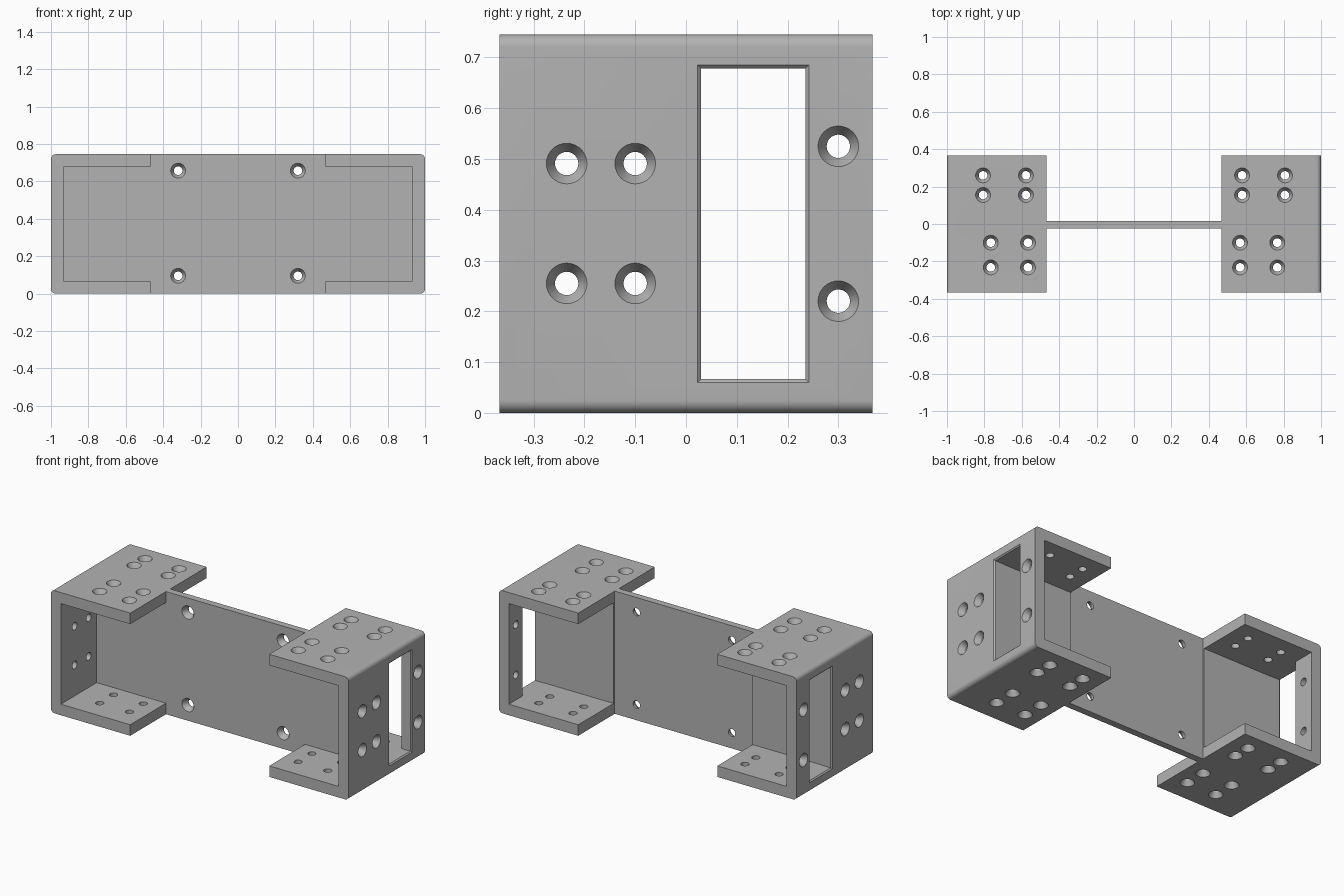
import bpy, bmesh, math
from mathutils import Matrix, Vector

if "Cube" in bpy.data.objects:
    bpy.data.objects.remove(bpy.data.objects["Cube"], do_unlink=True)

H, DEPTH, WALL, ROUND = 0.745, 0.367, 0.067, 0.025
FLANGE_END = 0.467
HOLE_R, SINK_R, SINK_DEPTH = 0.023, 0.04, 0.03

grey = bpy.data.materials.new("plain grey")
grey.use_nodes = True
colour = (0.45, 0.45, 0.45, 1)
grey.diffuse_color = colour
grey.node_tree.nodes["Principled BSDF"].inputs["Base Color"].default_value = colour


def make_object(name, bm):
    bmesh.ops.recalc_face_normals(bm, faces=bm.faces)
    mesh = bpy.data.meshes.new(name)
    bm.to_mesh(mesh)
    bm.free()
    mesh.materials.append(grey)
    obj = bpy.data.objects.new(name, mesh)
    bpy.context.collection.objects.link(obj)
    return obj


def loft(bm, rings):
    """Closed solid through rings of matching points."""
    loops = [[bm.verts.new(p) for p in ring] for ring in rings]
    n = len(loops[0])
    for a, b in zip(loops, loops[1:]):
        for i in range(n):
            j = (i + 1) % n
            bm.faces.new((a[i], a[j], b[j], b[i]))
    bm.faces.new(loops[0][::-1])
    bm.faces.new(loops[-1])


def box(name, x0, x1, y0, y1, z0, z1):
    bm = bmesh.new()
    loft(bm, [[(x0, y0, z), (x1, y0, z), (x1, y1, z), (x0, y1, z)] for z in (z0, z1)])
    return make_object(name, bm)


def bracket(name, side):
    """C-shaped end bracket with rounded outer corners."""
    profile = [(FLANGE_END, 0)]
    for zc, start in ((ROUND, -90), (H - ROUND, 0)):
        for k in range(9):
            a = math.radians(start + k * 90 / 8)
            profile.append((1 - ROUND + ROUND * math.cos(a), zc + ROUND * math.sin(a)))
    profile += [(FLANGE_END, H), (FLANGE_END, H - WALL), (1 - WALL, H - WALL),
                (1 - WALL, WALL), (FLANGE_END, WALL)]
    bm = bmesh.new()
    loft(bm, [[(side * x, y, z) for x, z in profile] for y in (-DEPTH, DEPTH)])
    return make_object(name, bm)


def screw_cutter(bm, point, outward, thickness):
    """Countersunk through-hole whose wide mouth opens along outward."""
    turn = Vector((0, 0, 1)).rotation_difference(Vector(outward)).to_matrix().to_4x4()
    place = Matrix.Translation(point) @ turn
    slope = (SINK_R - HOLE_R) / SINK_DEPTH
    rings = []
    for r, h in ((HOLE_R, -thickness - 0.02), (HOLE_R, -SINK_DEPTH),
                 (SINK_R + 0.01 * slope, 0.01)):
        rings.append([place @ Vector((r * math.cos(t), r * math.sin(t), h))
                      for t in (math.tau * k / 32 for k in range(32))])
    loft(bm, rings)


def window_cutter(bm, side):
    """Rectangular opening with a small chamfer at the outer face."""
    rings = []
    for x, grow in ((0.9, 0), (0.993, 0), (1.007, 0.014)):
        y0, y1, z0, z1 = 0.03 - grow, 0.235 + grow, WALL - grow, H - WALL + grow
        rings.append([(side * x, y0, z0), (side * x, y1, z0),
                      (side * x, y1, z1), (side * x, y0, z1)])
    loft(bm, rings)


def combine(target, tool, operation):
    mod = target.modifiers.new(operation.lower(), 'BOOLEAN')
    mod.operation, mod.object, mod.solver = operation, tool, 'EXACT'
    bpy.context.view_layer.objects.active = target
    bpy.ops.object.modifier_apply(modifier=mod.name)
    bpy.data.objects.remove(tool, do_unlink=True)


# Body: central web, two brackets and the thicker web inside each bracket
frame = box("bracket_frame", -0.95, 0.95, -0.024, 0.017, 0, H)
for side, label in ((1, "left"), (-1, "right")):
    combine(frame, bracket(label + "_bracket", side), 'UNION')
    xs = sorted((side * FLANGE_END, side * 0.95))
    combine(frame, box(label + "_pad", *xs, -0.01, 0.028, 0.03, H - 0.03), 'UNION')

# Cutters for screw holes and end windows
bm = bmesh.new()
flange_holes = [(x, y) for x in (0.578, 0.807) for y in (0.155, 0.26)]
flange_holes += [(x, y) for x in (0.567, 0.766) for y in (-0.1, -0.232)]
end_holes = [(y, z) for y in (-0.235, -0.1) for z in (0.255, 0.491)]
end_holes += [(0.3, z) for z in (0.22, 0.525)]
for side in (1, -1):
    window_cutter(bm, side)
    for x, y in flange_holes:
        screw_cutter(bm, (side * x, y, H), (0, 0, 1), WALL)
        screw_cutter(bm, (side * x, y, 0), (0, 0, -1), WALL)
    for y, z in end_holes:
        screw_cutter(bm, (side, y, z), (side, 0, 0), WALL)
    for z in (0.095, 0.657):
        screw_cutter(bm, (side * 0.32, -0.024, z), (0, -1, 0), 0.041)
combine(frame, make_object("hole_cutters", bm), 'DIFFERENCE')

# Smooth round surfaces, keep edges sharp
bpy.ops.object.select_all(action='DESELECT')
frame.select_set(True)
bpy.context.view_layer.objects.active = frame
bpy.ops.object.shade_smooth_by_angle(angle=math.radians(25))
